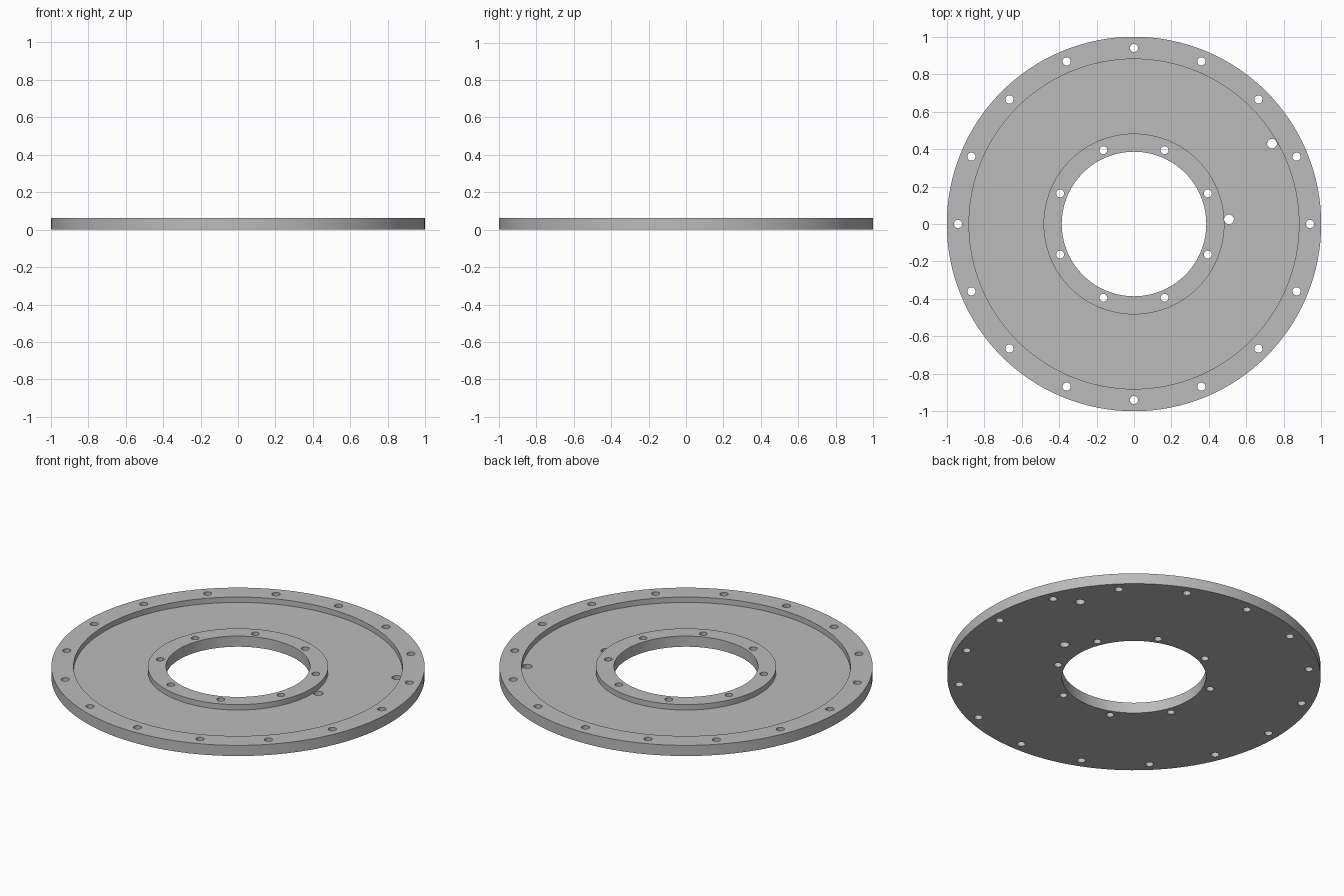
import bpy
import bmesh
from math import cos, sin, radians, tau
from mathutils import Matrix

cube = bpy.data.objects.get("Cube")
if cube:
    bpy.data.objects.remove(cube, do_unlink=True)

HEIGHT, FLOOR = 0.063, 0.031
BORE, HUB, RIM, OUTER = 0.386, 0.483, 0.881, 1.0
SEGMENTS = 128

grey = bpy.data.materials.new("plain grey")
grey.use_nodes = True
colour = (0.5, 0.5, 0.5, 1)
grey.diffuse_color = colour
grey.node_tree.nodes["Principled BSDF"].inputs["Base Color"].default_value = colour


def add_object(name, bm):
    bmesh.ops.recalc_face_normals(bm, faces=bm.faces)
    mesh = bpy.data.meshes.new(name)
    bm.to_mesh(mesh)
    bm.free()
    mesh.materials.append(grey)
    obj = bpy.data.objects.new(name, mesh)
    bpy.context.collection.objects.link(obj)
    return obj


# Flange: closed cross-section turned around the z axis
profile = [(BORE, 0), (OUTER, 0), (OUTER, HEIGHT), (RIM, HEIGHT),
           (RIM, FLOOR), (HUB, FLOOR), (HUB, HEIGHT), (BORE, HEIGHT)]
bm = bmesh.new()
rings = []
for i in range(SEGMENTS):
    a = tau * i / SEGMENTS
    rings.append([bm.verts.new((r * cos(a), r * sin(a), z)) for r, z in profile])
for i, ring in enumerate(rings):
    after = rings[(i + 1) % SEGMENTS]
    for j in range(len(profile)):
        k = (j + 1) % len(profile)
        bm.faces.new((ring[j], after[j], after[k], ring[k]))
flange = add_object("flange_plate", bm)

# Drill positions: distance from centre, angle in degrees, hole radius
holes = [(0.94, 22.5 * i, 0.022) for i in range(16)]
holes += [(0.427, 22.5 + 45 * i, 0.021) for i in range(8)]
holes += [(0.853, 30.2, 0.026), (0.508, 2.8, 0.026)]

bm = bmesh.new()
for dist, angle, radius in holes:
    a = radians(angle)
    bmesh.ops.create_cone(
        bm, cap_ends=True, segments=24, radius1=radius, radius2=radius, depth=0.3,
        matrix=Matrix.Translation((dist * cos(a), dist * sin(a), HEIGHT / 2)))
drills = add_object("hole_cutter", bm)
drills.hide_render = True

# Cut the holes and remove the cutter
cut = flange.modifiers.new("bolt_holes", "BOOLEAN")
cut.operation = "DIFFERENCE"
cut.solver = "EXACT"
cut.object = drills
bpy.ops.object.select_all(action="DESELECT")
bpy.context.view_layer.objects.active = flange
flange.select_set(True)
bpy.ops.object.modifier_apply(modifier=cut.name)
bpy.data.objects.remove(drills, do_unlink=True)

bpy.ops.object.shade_smooth_by_angle(angle=radians(30))
